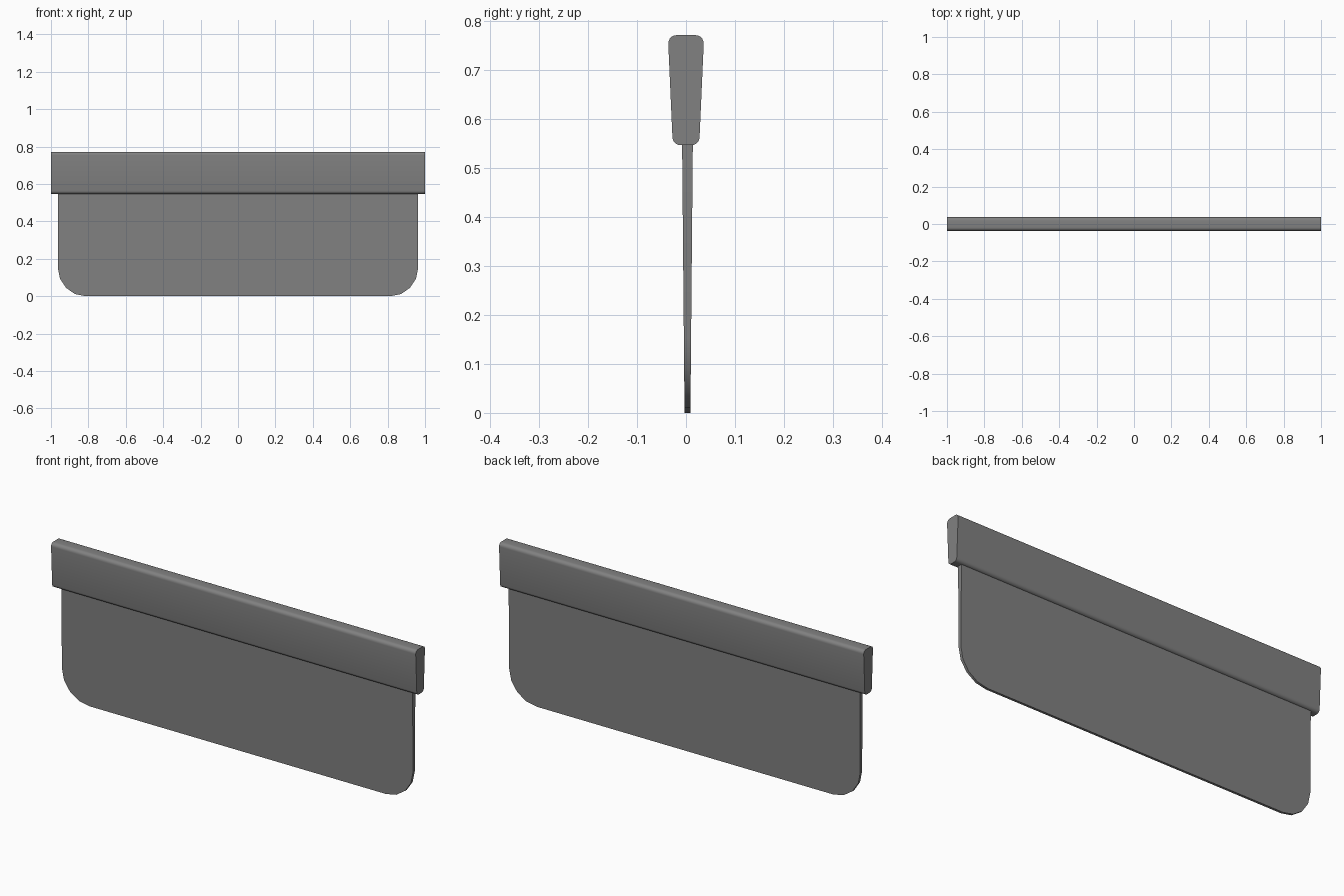
import bpy
import bmesh
import math
from mathutils import Vector

cube = bpy.data.objects.get("Cube")
if cube:
    bpy.data.objects.remove(cube, do_unlink=True)

grey = bpy.data.materials.new("grey")
grey.use_nodes = True
colour = (0.22, 0.22, 0.22, 1)
grey.diffuse_color = colour
grey.node_tree.nodes["Principled BSDF"].inputs["Base Color"].default_value = colour


def rounded(corners, radii, steps):
    """Round each corner of a convex outline with a curve."""
    points = []
    for i, corner in enumerate(corners):
        c = Vector(corner)
        r = radii[i]
        if r == 0:
            points.append(c)
            continue
        a = c + (Vector(corners[i - 1]) - c).normalized() * r
        b = c + (Vector(corners[(i + 1) % len(corners)]) - c).normalized() * r
        for k in range(steps + 1):
            t = k / steps * math.pi / 2
            points.append(c + (a - c) * (1 - math.sin(t)) + (b - c) * (1 - math.cos(t)))
    return points


def prism(name, near, far):
    """Close two matching outlines into a solid."""
    bm = bmesh.new()
    a = [bm.verts.new(p) for p in near]
    b = [bm.verts.new(p) for p in far]
    bm.faces.new(a)
    bm.faces.new(b[::-1])
    for i in range(len(a)):
        bm.faces.new((a[i - 1], b[i - 1], b[i], a[i]))
    bmesh.ops.recalc_face_normals(bm, faces=bm.faces)
    mesh = bpy.data.meshes.new(name)
    bm.to_mesh(mesh)
    bm.free()
    mesh.materials.append(grey)
    obj = bpy.data.objects.new(name, mesh)
    bpy.context.collection.objects.link(obj)
    bpy.ops.object.select_all(action="DESELECT")
    obj.select_set(True)
    bpy.context.view_layer.objects.active = obj
    bpy.ops.object.shade_smooth_by_angle(angle=math.radians(35))
    return obj


# Handle: tapered bar with rounded long edges
section = rounded([(-0.027, 0.547), (0.027, 0.547), (0.037, 0.772), (-0.037, 0.772)],
                  [0.016, 0.016, 0.018, 0.018], 5)
prism("handle", [(-1, y, z) for y, z in section], [(1, y, z) for y, z in section])

# Blade: thin plate with rounded lower corners, thinning downwards
outline = rounded([(-0.963, 0), (0.963, 0), (0.963, 0.62), (-0.963, 0.62)],
                  [0.15, 0.15, 0, 0], 4)


def half_thickness(z):
    return 0.006 + 0.009 * z


prism("blade",
      [(x, 0.003 - half_thickness(z), z) for x, z in outline],
      [(x, 0.003 + half_thickness(z), z) for x, z in outline])
